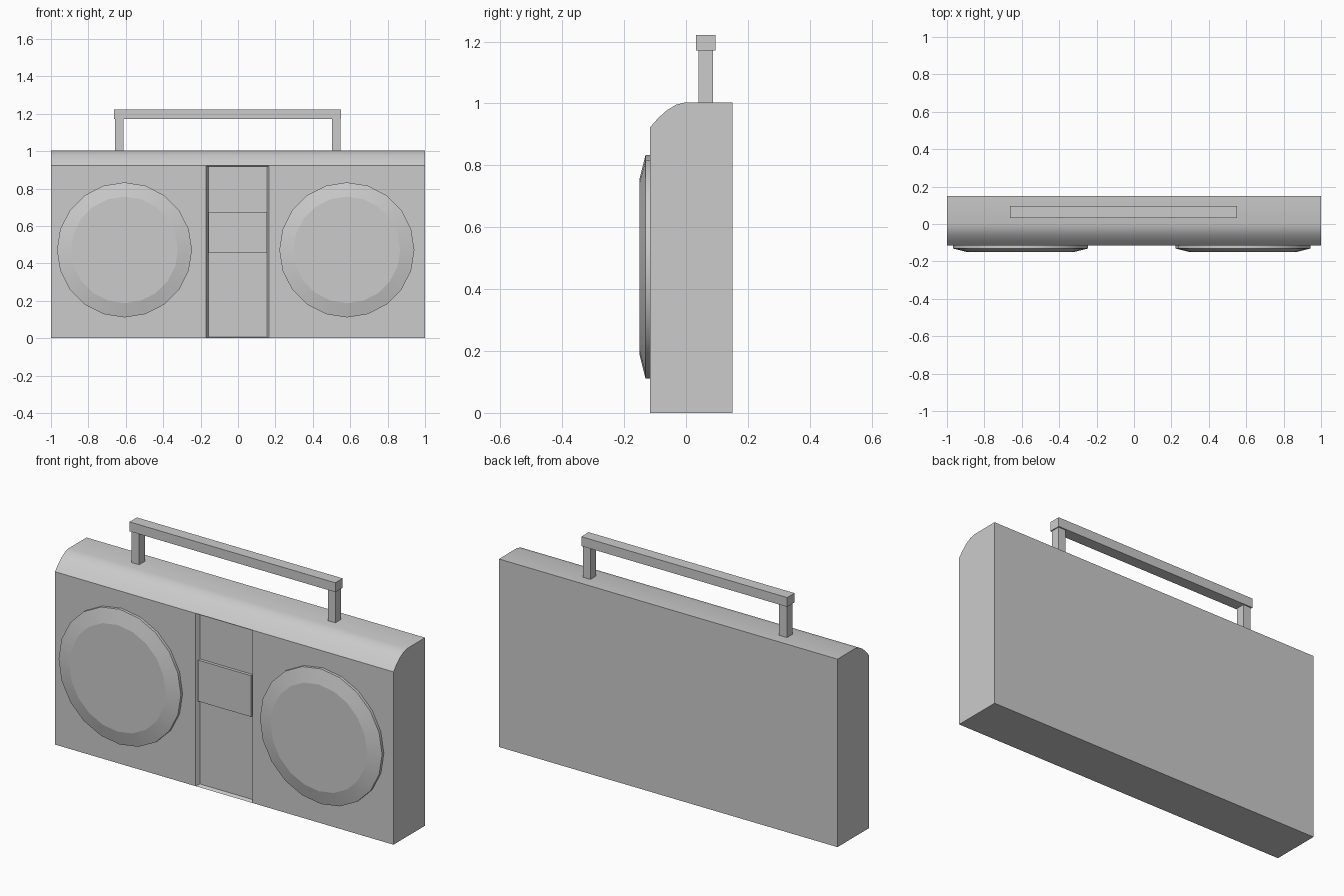
import bpy, bmesh, math

if "Cube" in bpy.data.objects:
    bpy.data.objects.remove(bpy.data.objects["Cube"])

FRONT, BACK, TOP = -0.116, 0.15, 1.004


def add_object(name, bm, smooth=False):
    bmesh.ops.recalc_face_normals(bm, faces=bm.faces)
    mesh = bpy.data.meshes.new(name)
    bm.to_mesh(mesh)
    bm.free()
    ob = bpy.data.objects.new(name, mesh)
    bpy.context.collection.objects.link(ob)
    if smooth:
        bpy.ops.object.select_all(action='DESELECT')
        ob.select_set(True)
        bpy.context.view_layer.objects.active = ob
        bpy.ops.object.shade_smooth_by_angle(angle=math.radians(30))
    return ob


def box(name, x, y, z):
    bm = bmesh.new()
    bmesh.ops.create_cube(bm, size=1)
    for v in bm.verts:
        v.co = [lo + (c + 0.5) * (hi - lo) for c, (lo, hi) in zip(v.co, (x, y, z))]
    return add_object(name, bm)


# Case: side profile swept along x, with a recessed centre bay in the front
profile = [(FRONT, 0), (FRONT, 0.923), (-0.091, 0.952), (-0.062, 0.978),
           (-0.032, 0.996), (0, TOP), (BACK, TOP), (BACK, 0)]
bm = bmesh.new()
rings = [[bm.verts.new((x, y, z)) for y, z in profile] for x in (-1, -0.17, 0.167, 1)]
n = len(profile)
for k in range(3):
    for i in range(n):
        j = (i + 1) % n
        if k == 1 and i == 0:
            continue
        bm.faces.new((rings[k][i], rings[k][j], rings[k + 1][j], rings[k + 1][i]))
bm.faces.new(rings[0])
bm.faces.new(rings[3])
rim = [rings[1][0], rings[1][1], rings[2][1], rings[2][0]]
bay_y = FRONT + 0.02
floor = [bm.verts.new((x, bay_y, z)) for x, z in
         ((-0.158, 0.007), (-0.158, 0.917), (0.155, 0.917), (0.155, 0.007))]
for i in range(4):
    j = (i + 1) % 4
    bm.faces.new((rim[i], rim[j], floor[j], floor[i]))
bm.faces.new(floor)
add_object("case", bm, smooth=True)

# Cassette door inside the bay
box("cassette_door", (-0.157, 0.154), (FRONT + 0.004, bay_y + 0.002), (0.455, 0.675))


# Speakers: 20-sided rim, sloped ring and flat face
def speaker(name, cx, cz=0.472, sides=20):
    bm = bmesh.new()
    rings = []
    for r, y in ((0.361, FRONT + 0.002), (0.361, -0.131), (0.285, -0.15)):
        rings.append([bm.verts.new((cx + r * math.cos(2 * math.pi * i / sides), y,
                                    cz + r * math.sin(2 * math.pi * i / sides)))
                      for i in range(sides)])
    for a, b in zip(rings, rings[1:]):
        for i in range(sides):
            j = (i + 1) % sides
            bm.faces.new((a[i], a[j], b[j], b[i]))
    bm.faces.new(rings[0])
    bm.faces.new(rings[-1])
    mesh = add_object(name, bm, smooth=True).data
    for e in mesh.edges:
        if all(mesh.vertices[v].co.y < -0.14 for v in e.vertices):
            e.use_edge_sharp = True


speaker("left_speaker", -0.607)
speaker("right_speaker", 0.582)

# Carrying handle
box("handle_bar", (-0.664, 0.552), (0.033, 0.095), (1.172, 1.222))
for name, x in (("left_handle_post", (-0.658, -0.612)), ("right_handle_post", (0.503, 0.547))):
    box(name, x, (0.04, 0.088), (TOP - 0.004, 1.175))
